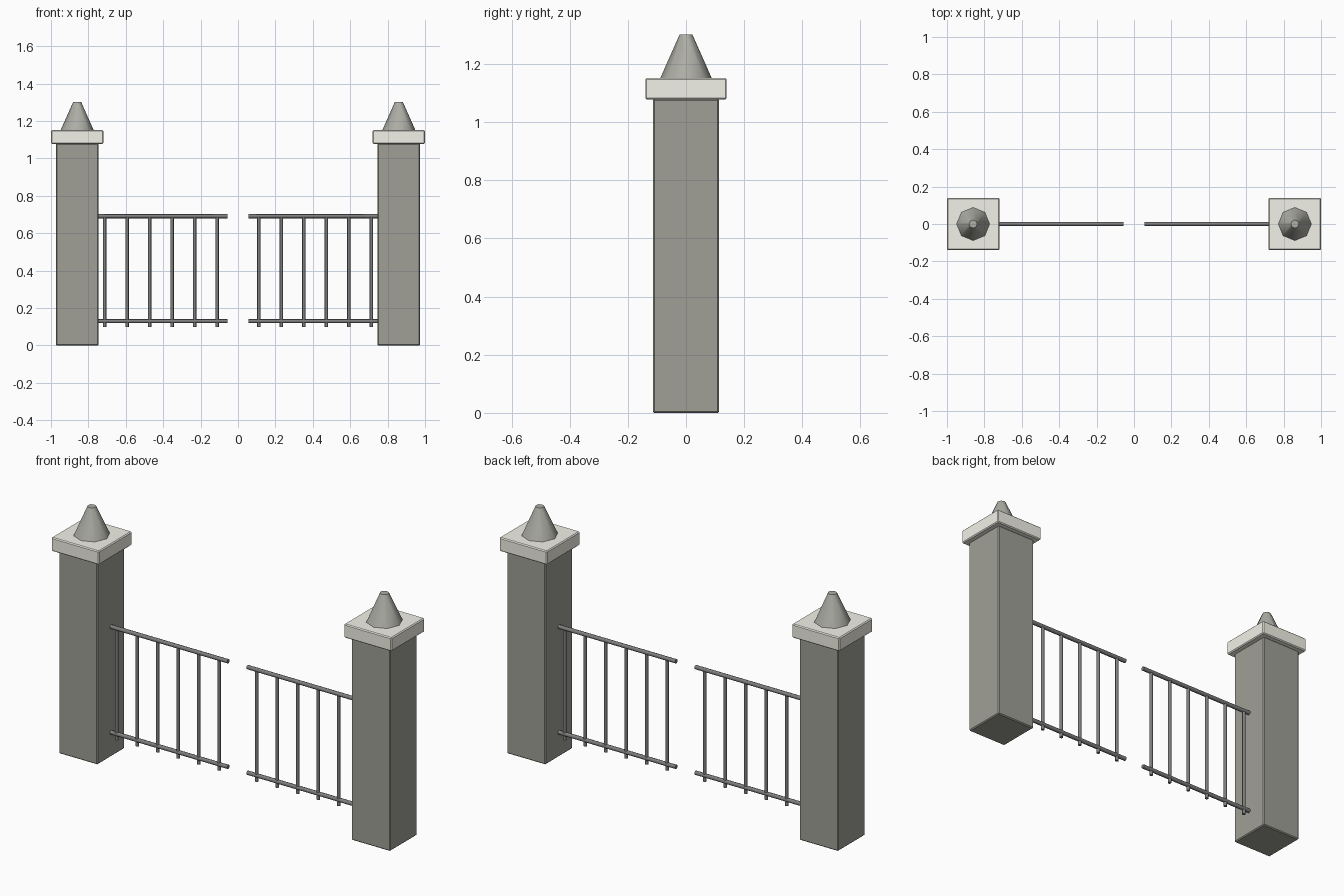
import bpy, math

if "Cube" in bpy.data.objects:
    bpy.data.objects.remove(bpy.data.objects["Cube"])

POST_X = 0.86


def paint(name, rgb):
    mat = bpy.data.materials.new(name)
    mat.diffuse_color = (*rgb, 1)
    mat.use_nodes = True
    mat.node_tree.nodes["Principled BSDF"].inputs["Base Color"].default_value = mat.diffuse_color
    return mat


POST_STONE = paint("post_stone", (0.35, 0.35, 0.31))
CAP_STONE = paint("cap_stone", (0.90, 0.89, 0.81))
FINIAL_STONE = paint("finial_stone", (0.42, 0.42, 0.38))
IRON = paint("iron", (0.21, 0.21, 0.21))


def finish(name, mat):
    ob = bpy.context.object
    ob.name = name
    ob.data.materials.append(mat)
    return ob


def box(name, x, z0, z1, width, mat):
    bpy.ops.mesh.primitive_cube_add(size=1, location=(x, 0, (z0 + z1) / 2))
    ob = finish(name, mat)
    ob.scale = (width, width, z1 - z0)
    bpy.ops.object.transform_apply(location=False, rotation=False, scale=True)
    bev = ob.modifiers.new("soft_edges", "BEVEL")
    bev.width = 0.005
    bev.segments = 1


def rod(name, loc, length, radius, along_x=False):
    rot = (0, math.pi / 2, 0) if along_x else (0, 0, 0)
    bpy.ops.mesh.primitive_cylinder_add(vertices=8, radius=radius, depth=length,
                                        location=loc, rotation=rot)
    finish(name, IRON)
    bpy.ops.object.shade_smooth_by_angle(angle=math.radians(50))


for label, s in (("left", -1), ("right", 1)):
    # Stone post, cap slab and tapered finial
    box(f"{label}_post", s * POST_X, 0, 1.08, 0.228, POST_STONE)
    box(f"{label}_post_cap", s * POST_X, 1.078, 1.151, 0.28, CAP_STONE)
    bpy.ops.mesh.primitive_cone_add(vertices=8, radius1=0.089, radius2=0.022,
                                    depth=0.151, location=(s * POST_X, 0, 1.2255))
    finish(f"{label}_finial", FINIAL_STONE)
    bpy.ops.object.shade_smooth_by_angle(angle=math.radians(50))

    # Gate leaf: two horizontal rails
    for part, z in (("bottom_rail", 0.13), ("top_rail", 0.691)):
        rod(f"{label}_{part}", (s * 0.404, 0, z), 0.694, 0.011, True)

    # Gate leaf: six upright bars
    for i in range(6):
        rod(f"{label}_bar_{i + 1}", (s * (0.111 + 0.1203 * i), 0, 0.397), 0.596, 0.009)
